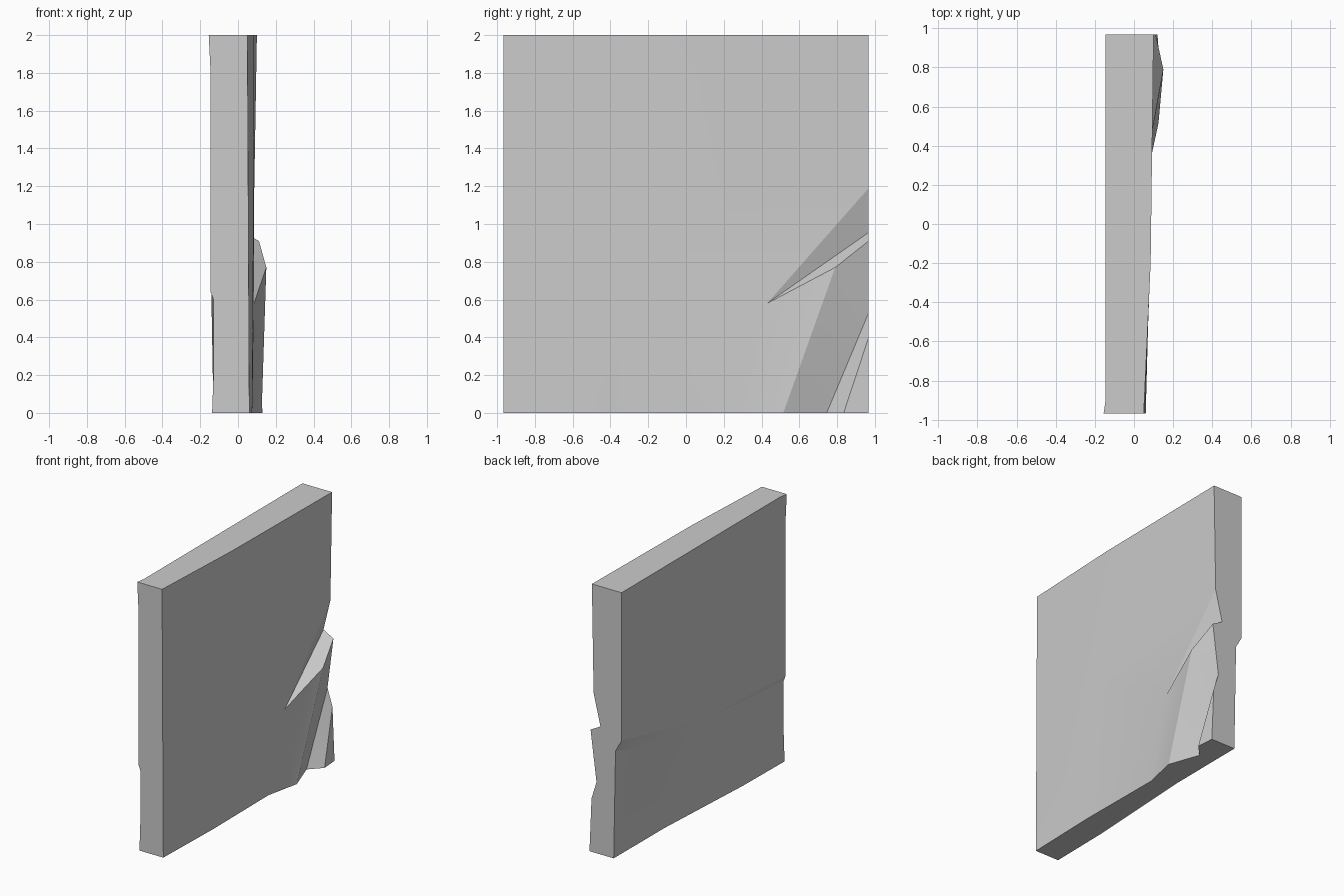
import bpy
from mathutils import Vector
from mathutils.geometry import delaunay_2d_cdt

cube = bpy.data.objects.get("Cube")
if cube:
    bpy.data.objects.remove(cube)

E = 0.967  # half depth of the slab
H = 2.0    # slab height

stone = bpy.data.materials.new("plain grey")
stone.use_nodes = True
grey = (0.6, 0.6, 0.6, 1)
stone.diffuse_color = grey
stone.node_tree.nodes["Principled BSDF"].inputs["Base Color"].default_value = grey

# Broken side: named points as (depth y, height z, offset x)
right_points = {
    "front low": (-E, 0, .06), "front mid": (-E, 1, .055), "front top": (-E, H, .05),
    "base bend": (-.4, 0, .075), "centre": (-.25, 1, .082), "top bend": (-.2, H, .085),
    "base swell": (.26, 0, .07), "back top": (E, H, .1), "back neck": (E, 1.19, .086),
    "tip": (.43, .58, .085), "notch": (E, .955, .029), "lip": (E, .91, .111),
    "peak": (.79, .77, .15), "fold base": (.515, 0, .125),
    "groove base": (.745, 0, .044), "groove back": (E, .53, .062),
    "rib base": (.835, 0, .13), "rib back": (E, .4, .103), "back low": (E, 0, .12),
}
right_creases = [
    ("tip", "notch"), ("tip", "peak"), ("peak", "lip"), ("peak", "fold base"),
    ("groove base", "groove back"), ("rib base", "rib back"), ("peak", "groove back"),
    ("peak", "groove base"), ("tip", "base swell"), ("tip", "back neck"),
    ("tip", "fold base"),
]

# Worn side: a shallow step that fades in the middle
left_points = {
    "front low": (-E, 0, -.137), "front shin": (-E, .2, -.13),
    "step low": (-E, .6, -.13), "step high": (-E, .64, -.145),
    "front brow": (-E, 1.8, -.145), "front top": (-E, H, -.155),
    "top bend": (-.9, H, -.145), "back top": (E, H, -.145),
    "middle": (0, .68, -.142), "back high": (E, .895, -.145),
    "back step": (E, .805, -.095), "back low": (E, 0, -.08),
    "base back": (.37, 0, -.083), "base front": (-.49, 0, -.13),
    "dent": (.65, .72, -.1),
}
left_creases = [
    ("step high", "middle"), ("step low", "middle"), ("middle", "back high"),
    ("middle", "dent"), ("dent", "back step"), ("dent", "base back"),
]


def side_faces(points, creases, outward):
    """Triangulate one broad side and turn every face outward."""
    names = list(points)
    flat = [Vector(p[:2]) for p in points.values()]
    edges = [(names.index(a), names.index(b)) for a, b in creases]
    verts, _, faces, origin, _, _ = delaunay_2d_cdt(flat, edges, [], 0, 1e-5)
    source = list(points.values())
    coords = [(source[o[0]][2], v.x, v.y) for v, o in zip(verts, origin)]
    result = []
    for f in faces:
        a, b, c = (Vector(coords[i]) for i in f)
        normal_x = (b - a).cross(c - a).x
        result.append(list(f) if normal_x * outward > 0 else list(f)[::-1])
    return coords, result


right_co, right_faces = side_faces(right_points, right_creases, 1)
left_co, left_faces = side_faces(left_points, left_creases, -1)
start = len(right_co)
coords = right_co + left_co
faces = right_faces + [[i + start for i in f] for f in left_faces]

# Four narrow edges joining the broad sides
for axis, limit, along, flip in ((1, -E, 2, False), (1, E, 2, True),
                                 (2, 0, 1, True), (2, H, 1, False)):
    def rim(first, last):
        on_edge = [i for i in range(first, last) if abs(coords[i][axis] - limit) < 1e-4]
        return sorted(on_edge, key=lambda i: coords[i][along])
    loop = rim(0, start) + rim(start, len(coords))[::-1]
    faces.append(loop[::-1] if flip else loop)

mesh = bpy.data.meshes.new("broken_slab")
mesh.from_pydata(coords, [], faces)
mesh.validate()
mesh.materials.append(stone)
slab = bpy.data.objects.new("broken_slab", mesh)
bpy.context.collection.objects.link(slab)

# Soft shading over the broad sides, crisp breaks and borders
bpy.ops.object.select_all(action='DESELECT')
slab.select_set(True)
bpy.context.view_layer.objects.active = slab
bpy.ops.object.shade_smooth_by_angle(angle=0.35)
